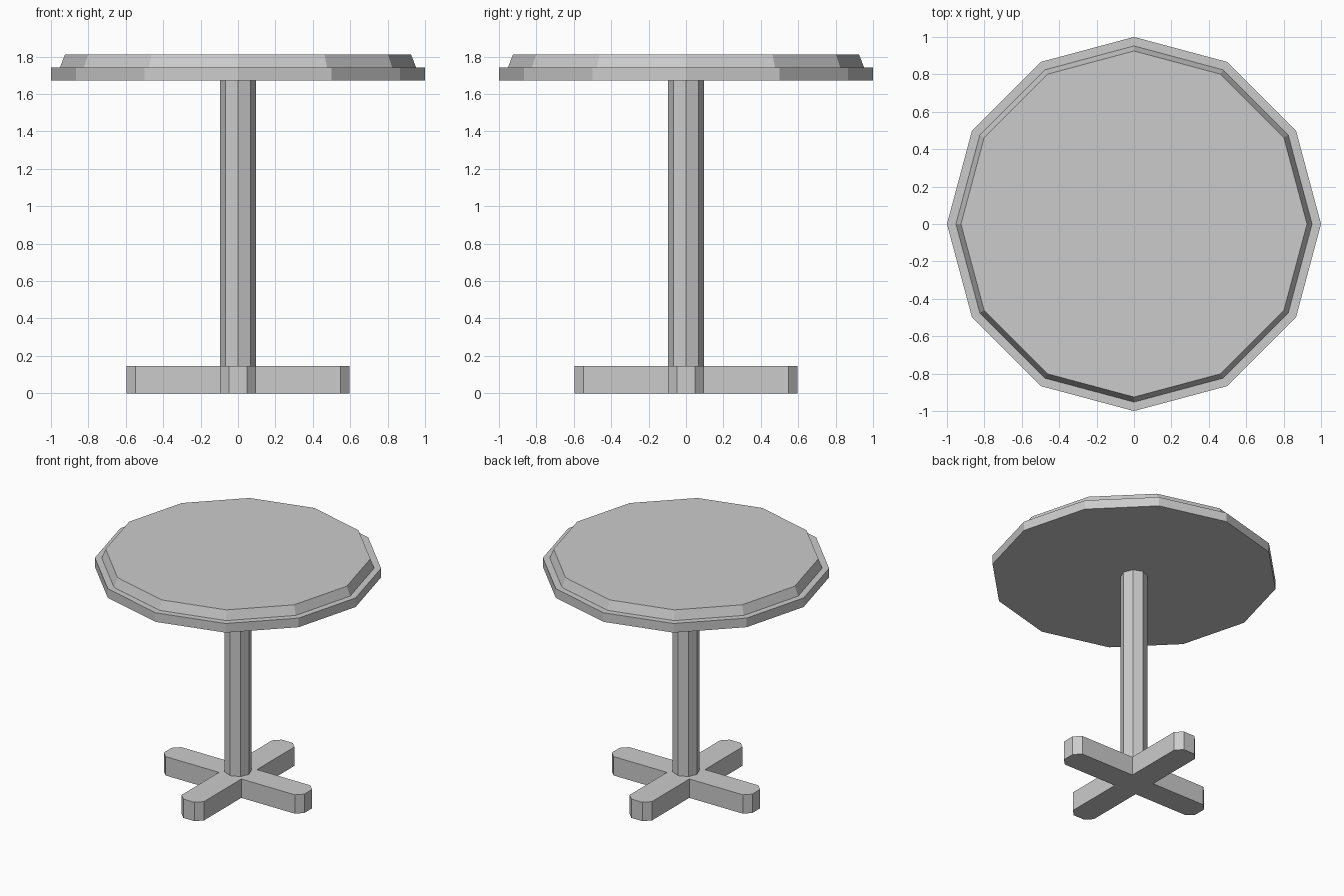
import bpy, bmesh, math
from mathutils import Matrix, Vector

if "Cube" in bpy.data.objects:
    bpy.data.objects.remove(bpy.data.objects["Cube"])

grey = bpy.data.materials.new("plain_grey")
grey.diffuse_color = (0.6, 0.6, 0.6, 1)
grey.use_nodes = True
grey.node_tree.nodes["Principled BSDF"].inputs["Base Color"].default_value = grey.diffuse_color


def ring(radius, sides):
    return [(radius * math.cos(2 * math.pi * i / sides),
             radius * math.sin(2 * math.pi * i / sides)) for i in range(sides)]


def loft(name, layers):
    """Join equal-sized outlines, given as (z, points), into a capped solid."""
    bm = bmesh.new()
    rows = [[bm.verts.new((x, y, z)) for x, y in pts] for z, pts in layers]
    n = len(rows[0])
    for low, high in zip(rows, rows[1:]):
        for i in range(n):
            j = (i + 1) % n
            bm.faces.new((low[i], low[j], high[j], high[i]))
    bm.faces.new(rows[0][::-1])
    bm.faces.new(rows[-1])
    mesh = bpy.data.meshes.new(name)
    bm.to_mesh(mesh)
    bm.free()
    mesh.materials.append(grey)
    obj = bpy.data.objects.new(name, mesh)
    bpy.context.collection.objects.link(obj)
    return obj


# Cross-shaped foot: one chamfered arm outline turned four times
W, L, C = 0.095, 0.597, 0.048
arm = [(W, -W), (L - C, -W), (L, C - W), (L, W - C), (L - C, W)]
cross = []
for k in range(4):
    turn = Matrix.Rotation(k * math.pi / 2, 2)
    cross += [tuple(turn @ Vector(p)) for p in arm]
loft("cross_foot", [(0, cross), (0.145, cross)])

# Eight-sided column
loft("column", [(0.145, ring(0.095, 8)), (1.672, ring(0.095, 8))])

# Twelve-sided table top: straight rim, ledge and bevelled raised centre
loft("table_top", [(1.672, ring(1, 12)), (1.742, ring(1, 12)),
                   (1.742, ring(0.952, 12)), (1.812, ring(0.925, 12))])
